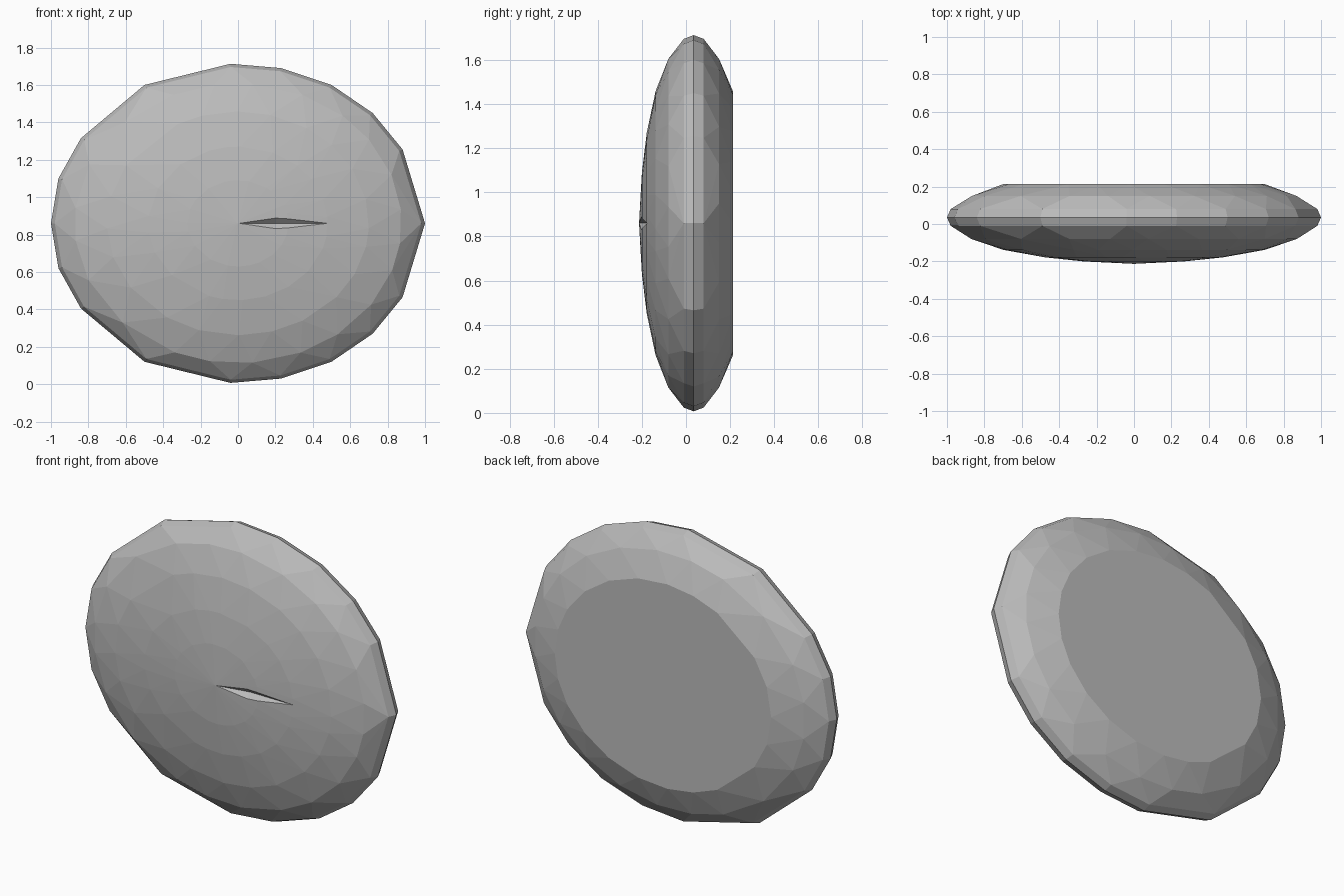
import bpy, bmesh, math, random
from mathutils import Vector

random.seed(4)
if "Cube" in bpy.data.objects:
    bpy.data.objects.remove(bpy.data.objects["Cube"])

HALF_H, MID = 0.855, 0.86

stone = bpy.data.materials.new("stone_grey")
stone.use_nodes = True
colour = (0.5, 0.5, 0.5, 1)
stone.diffuse_color = colour
stone.node_tree.nodes["Principled BSDF"].inputs["Base Color"].default_value = colour


def hull(name, points):
    """Object made from the convex hull of a point cloud."""
    bm = bmesh.new()
    for p in points:
        bm.verts.new(p)
    res = bmesh.ops.convex_hull(bm, input=bm.verts[:])
    loose = [v for v in bm.verts if not v.link_faces]
    bmesh.ops.delete(bm, geom=loose, context='VERTS')
    bmesh.ops.dissolve_limit(bm, angle_limit=0.01, verts=bm.verts[:], edges=bm.edges[:])
    bmesh.ops.recalc_face_normals(bm, faces=bm.faces[:])
    mesh = bpy.data.meshes.new(name)
    bm.to_mesh(mesh)
    bm.free()
    mesh.materials.append(stone)
    obj = bpy.data.objects.new(name, mesh)
    bpy.context.collection.objects.link(obj)
    return obj


# Upper half of the uneven rim, mirrored below
upper = [(1, 0), (0.94, 0.2), (0.88, 0.395), (0.72, 0.59), (0.5, 0.74), (0.23, 0.83),
         (-0.04, 0.853), (-0.27, 0.797), (-0.5, 0.74), (-0.84, 0.455), (-0.96, 0.24), (-1, 0)]
rim = [Vector(p) for p in upper] + [Vector((x, -z)) for x, z in upper[-2:0:-1]]


def ring(y, scale, stagger=False, jitter=0.0):
    """Outer rings follow the rim, inner rings relax to an ellipse."""
    pts = []
    for i, p in enumerate(rim):
        q = (p + rim[(i + 1) % len(rim)]) / 2 if stagger else p.copy()
        if scale < 0.9:
            a = math.atan2(q.y / HALF_H, q.x) + random.uniform(-jitter, jitter)
            q = Vector((math.cos(a), HALF_H * math.sin(a)))
        pts.append((q.x * scale, y, MID + q.y * scale))
    return pts


# Pebble body: flat back, rounded edge, shallow domed front
profile = [(0.213, 0.70, False, 0), (0.15, 0.875, True, 0), (0.08, 0.98, False, 0),
           (0.035, 1.0, False, 0), (-0.01, 0.98, False, 0), (-0.08, 0.875, True, 0.03),
           (-0.138, 0.70, False, 0.05), (-0.178, 0.48, True, 0.08), (-0.2, 0.27, False, 0.1)]
cloud = [p for level in profile for p in ring(*level)]
pebble = hull("pebble", cloud + [(0, -0.213, MID)])

# Narrow tapering groove on the front
groove = hull("groove_cutter", [(0, -0.214, MID), (0.5, -0.178, MID),
                                (0.2, -0.21, MID + 0.035), (0.2, -0.21, MID - 0.035),
                                (0.2, -0.175, MID), (0.2, -0.3, MID)])
groove.hide_render = True
cut = pebble.modifiers.new("groove", 'BOOLEAN')
cut.operation = 'DIFFERENCE'
cut.object = groove
bpy.context.view_layer.objects.active = pebble
bpy.ops.object.modifier_apply(modifier=cut.name)
bpy.data.objects.remove(groove)
